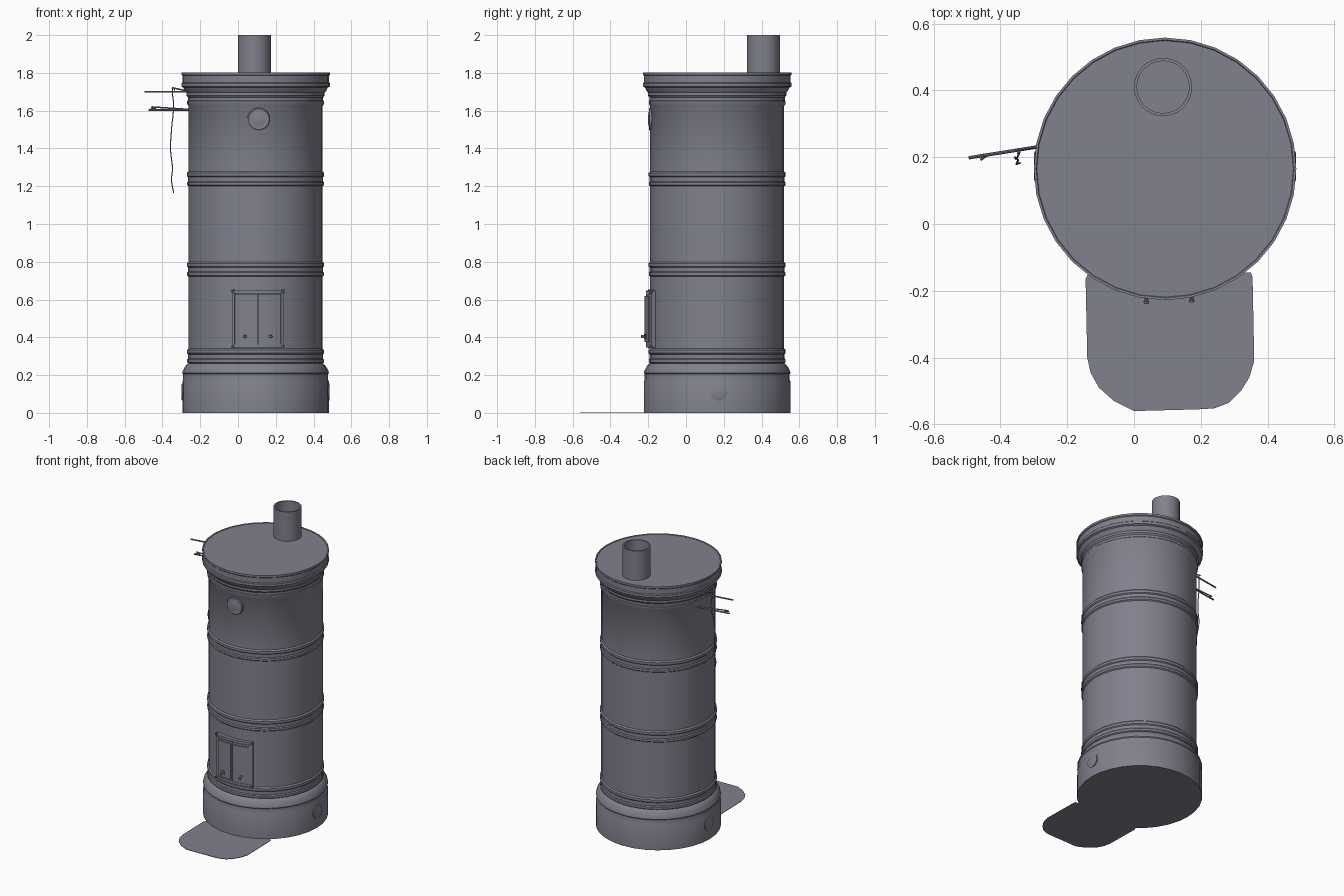
import bpy, bmesh, math
from mathutils import Vector, Matrix

if "Cube" in bpy.data.objects:
    bpy.data.objects.remove(bpy.data.objects["Cube"])

CX, CY = 0.093, 0.165          # stove axis
iron = bpy.data.materials.new("slate grey iron")
iron.diffuse_color = (0.22, 0.22, 0.27, 1)
iron.use_nodes = True
iron.node_tree.nodes["Principled BSDF"].inputs["Base Color"].default_value = iron.diffuse_color


def finish(name, bm, angle=35):
    bmesh.ops.recalc_face_normals(bm, faces=bm.faces)
    me = bpy.data.meshes.new(name)
    bm.to_mesh(me)
    bm.free()
    me.materials.append(iron)
    ob = bpy.data.objects.new(name, me)
    bpy.context.collection.objects.link(ob)
    bpy.ops.object.select_all(action='DESELECT')
    ob.select_set(True)
    bpy.context.view_layer.objects.active = ob
    bpy.ops.object.shade_smooth_by_angle(angle=math.radians(angle))
    return ob


def lathe(name, profile, segs, start=(0, 0, 0), axis=(0, 0, 1), close=False):
    """Spin (radius, height) points around an axis; ends are capped unless closed."""
    z = Vector(axis)
    rot = Matrix.Identity(3) if z.normalized().z > 0.999 else z.to_track_quat('Z', 'Y').to_matrix()
    bm = bmesh.new()
    rings = []
    for r, h in profile:
        rings.append([bm.verts.new(Vector(start) + rot @ Vector(
            (r * math.cos(2 * math.pi * i / segs), r * math.sin(2 * math.pi * i / segs), h)))
            for i in range(segs)])
    pairs = list(zip(rings, rings[1:])) + ([(rings[-1], rings[0])] if close else [])
    for a, b in pairs:
        for i in range(segs):
            j = (i + 1) % segs
            bm.faces.new((a[i], a[j], b[j], b[i]))
    if not close:
        bm.faces.new(rings[0])
        bm.faces.new(rings[-1])
    return finish(name, bm)


def rod(name, a, b, r):
    d = Vector(b) - Vector(a)
    return lathe(name, [(r, 0), (r, d.length)], 8, a, d)


def arc_plate(name, x0, x1, z0, z1, r0, r1, steps=5):
    """Curved plate hugging the stove front between two x positions."""
    bm = bmesh.new()
    rows = []
    for i in range(steps + 1):
        a = math.asin((x0 + (x1 - x0) * i / steps - CX) / r1)
        s, c = math.sin(a), math.cos(a)
        rows.append([bm.verts.new((CX + r * s, CY - r * c, z))
                     for r, z in ((r0, z0), (r1, z0), (r1, z1), (r0, z1))])
    for p, q in zip(rows, rows[1:]):
        for k in range(4):
            m = (k + 1) % 4
            bm.faces.new((p[k], p[m], q[m], q[k]))
    bm.faces.new(rows[0])
    bm.faces.new(rows[-1])
    return finish(name, bm)


def front_y(x, r):
    return CY - math.sqrt(r * r - (x - CX) ** 2)


# Stove body: plinth, ringed drums, cornice
def band(z):
    return [(0.355, z), (0.362, z + 0.006), (0.362, z + 0.02), (0.357, z + 0.026),
            (0.357, z + 0.048), (0.363, z + 0.054), (0.363, z + 0.07), (0.355, z + 0.078)]


body = [(0.388, 0), (0.388, 0.165), (0.384, 0.175), (0.384, 0.205), (0.388, 0.21),
        (0.386, 0.222), (0.376, 0.24), (0.37, 0.25), (0.36, 0.26)]
body += band(0.262) + band(0.722) + band(1.2)
body += [(0.355, 1.625), (0.362, 1.635), (0.362, 1.65), (0.358, 1.655), (0.358, 1.67),
         (0.366, 1.68), (0.366, 1.695), (0.374, 1.705), (0.382, 1.722), (0.393, 1.728),
         (0.393, 1.745), (0.388, 1.75), (0.388, 1.785), (0.393, 1.79), (0.393, 1.803),
         (0.386, 1.803), (0.384, 1.8)]
lathe("stove_body", body, 32, (CX, CY, 0))

# Flue pipe, open at the top
lathe("flue_pipe", [(0.087, 1.79), (0.087, 2.0), (0.078, 2.0), (0.078, 1.79)],
      32, (0.087, 0.41, 0), close=True)

# Firebox door: frame, two leaves, corner hinges, latches
X0, X1, Z0, Z1 = -0.03, 0.24, 0.345, 0.648
MID = (X0 + X1) / 2 + 0.002
arc_plate("door_frame_bottom", X0, X1, Z0, Z0 + 0.016, 0.34, 0.378)
arc_plate("door_frame_top", X0, X1, Z1 - 0.016, Z1, 0.34, 0.378)
for side, x in (("left", X0), ("right", X1 - 0.012)):
    arc_plate("door_frame_" + side, x, x + 0.012, Z0, Z1, 0.34, 0.378, 1)
for side, a, b, lx in (("left", X0 + 0.014, MID - 0.002, 0.037),
                       ("right", MID + 0.002, X1 - 0.014, 0.173)):
    arc_plate("door_leaf_" + side, a, b, Z0 + 0.018, Z1 - 0.018, 0.34, 0.378)
    arc_plate("door_panel_" + side, a + 0.008, b - 0.008, Z0 + 0.03, Z1 - 0.03, 0.36, 0.385)
    arc_plate("latch_plate_" + side, lx - 0.013, lx + 0.013, 0.392, 0.418, 0.37, 0.39, 1)
    y = front_y(lx, 0.388)
    lathe("latch_knob_" + side, [(0.005, 0), (0.005, 0.01), (0.009, 0.013), (0.006, 0.02)],
          10, (lx, y, 0.405), (0, -1, 0))
    hx = X0 + 0.003 if side == "left" else X1 - 0.003
    for level, z in (("lower", Z0 - 0.003), ("upper", Z1 - 0.012)):
        rod("hinge_%s_%s" % (level, side), (hx, front_y(hx, 0.378), z),
            (hx, front_y(hx, 0.378), z + 0.016), 0.008)

# Round damper cover on the upper front
lathe("damper_cover", [(0.06, 0), (0.06, 0.028), (0.055, 0.032), (0.045, 0.03),
                       (0.03, 0.034), (0.012, 0.036)], 24, (0.11, -0.165, 1.555), (0, -1, 0))

# Round clean-out covers on both sides of the plinth
for side, s in (("right", 1), ("left", -1)):
    lathe("cleanout_cover_" + side, [(0.045, 0), (0.045, 0.03), (0.04, 0.032)], 24,
          (CX + s * 0.36, CY + 0.007, 0.11), (s, 0, 0))

# Poker rods on the left side
rod("upper_rod", (-0.495, 0.198, 1.7), (-0.25, 0.237, 1.7), 0.005)
rod("upper_rod_stay", (-0.35, 0.222, 1.722), (-0.25, 0.237, 1.7), 0.004)
rod("lower_rod", (-0.472, 0.202, 1.603), (-0.25, 0.237, 1.603), 0.005)
rod("lower_rod_stay", (-0.458, 0.204, 1.62), (-0.25, 0.237, 1.606), 0.004)
rod("rod_tip", (-0.46, 0.192, 1.612), (-0.435, 0.21, 1.612), 0.004)

# Hanging cord
path = [(-0.335, 0.226, 1.708), (-0.345, 0.215, 1.72), (-0.347, 0.212, 1.7), (-0.341, 0.22, 1.63),
        (-0.352, 0.195, 1.5), (-0.357, 0.2, 1.395), (-0.347, 0.19, 1.29),
        (-0.352, 0.18, 1.235), (-0.341, 0.183, 1.165)]
cu = bpy.data.curves.new("cord", 'CURVE')
cu.dimensions = '3D'
cu.bevel_depth = 0.003
cu.bevel_resolution = 1
cu.resolution_u = 5
cu.use_fill_caps = True
sp = cu.splines.new('BEZIER')
sp.bezier_points.add(len(path) - 1)
for p, co in zip(sp.bezier_points, path):
    p.co = co
    p.handle_left_type = p.handle_right_type = 'AUTO'
cu.materials.append(iron)
cord = bpy.data.objects.new("cord", cu)
bpy.context.collection.objects.link(cord)
bpy.ops.object.select_all(action='DESELECT')
cord.select_set(True)
bpy.context.view_layer.objects.active = cord
bpy.ops.object.convert(target='MESH')

# Floor plate in front of the stove
outline = [(-0.135, -0.145), (-0.145, -0.165), (-0.14, -0.4), (-0.13, -0.445), (-0.105, -0.49),
           (-0.06, -0.53), (0, -0.56), (0.19, -0.555), (0.24, -0.552), (0.285, -0.535),
           (0.32, -0.5), (0.345, -0.46), (0.36, -0.41), (0.355, -0.16), (0.35, -0.145)]
bm = bmesh.new()
face = bm.faces.new([bm.verts.new((x, y, 0)) for x, y in outline])
ext = bmesh.ops.extrude_face_region(bm, geom=[face])
bmesh.ops.translate(bm, vec=(0, 0, 0.003),
                    verts=[v for v in ext["geom"] if isinstance(v, bmesh.types.BMVert)])
finish("floor_plate", bm)
